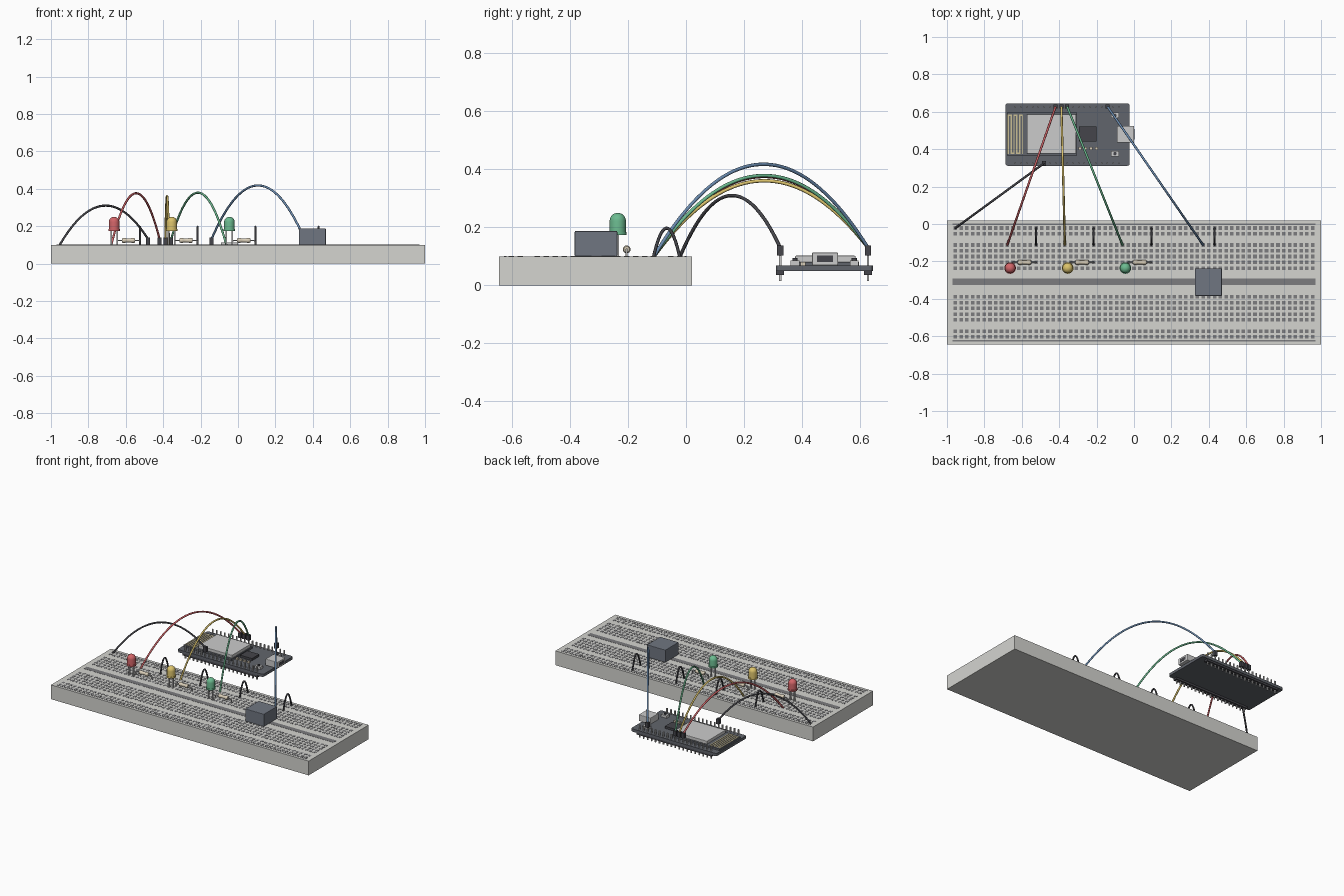
import bpy, bmesh, math
from mathutils import Vector, Matrix

if "Cube" in bpy.data.objects:
    bpy.data.objects.remove(bpy.data.objects["Cube"])

P = 0.0308                      # hole pitch
BY = -0.3125                    # breadboard centre line
COL0 = -31 * P                  # first column
BX, BC = -0.3555, 0.478         # controller board centre


def col(n):
    return COL0 + n * P


ROW_A, ROW_D, ROW_E, RAIL = BY + 6.5 * P, BY + 3.5 * P, BY + 2.5 * P, BY + 0.291


def mat(name, rgb):
    m = bpy.data.materials.new(name)
    m.diffuse_color = (*rgb, 1)
    m.use_nodes = True
    m.node_tree.nodes["Principled BSDF"].inputs["Base Color"].default_value = m.diffuse_color
    return m


PLASTIC = mat("white_plastic", (0.66, 0.66, 0.63))
DARK = mat("dark_grey", (0.2, 0.2, 0.21))
BLACK = mat("black", (0.06, 0.06, 0.07))
BOARD = mat("board_dark", (0.12, 0.13, 0.15))
METAL = mat("metal", (0.6, 0.61, 0.63))
BLOCK = mat("block_grey", (0.16, 0.18, 0.22))
GOLD = mat("gold", (0.6, 0.52, 0.3))
TAN = mat("tan", (0.7, 0.62, 0.48))
RED = mat("red", (0.65, 0.13, 0.14))
YELLOW = mat("yellow", (0.72, 0.55, 0.15))
GREEN = mat("green", (0.15, 0.5, 0.28))
BLUE = mat("blue", (0.15, 0.27, 0.45))


def finish(name, bm, m, smooth=False):
    me = bpy.data.meshes.new(name)
    bm.to_mesh(me)
    bm.free()
    ob = bpy.data.objects.new(name, me)
    bpy.context.collection.objects.link(ob)
    me.materials.append(m)
    if smooth:
        bpy.ops.object.select_all(action='DESELECT')
        ob.select_set(True)
        bpy.context.view_layer.objects.active = ob
        bpy.ops.object.shade_smooth_by_angle(angle=math.radians(35))
    return ob


def boxes(name, items, m, bevel=0):
    """Each item is x0, x1, y0, y1, z0, z1."""
    bm = bmesh.new()
    for x0, x1, y0, y1, z0, z1 in items:
        mx = Matrix.Translation(((x0 + x1) / 2, (y0 + y1) / 2, (z0 + z1) / 2)) @ \
            Matrix.Diagonal((x1 - x0, y1 - y0, z1 - z0, 1))
        bmesh.ops.create_cube(bm, size=1, matrix=mx)
    if bevel:
        bmesh.ops.bevel(bm, geom=bm.edges[:], offset=bevel, segments=2,
                        affect='EDGES', profile=0.5)
    return finish(name, bm, m)


def lathe(name, profile, loc, m, axis='Z', steps=24):
    bm = bmesh.new()
    vs = [bm.verts.new((r, 0, z)) for r, z in profile]
    es = [bm.edges.new(p) for p in zip(vs, vs[1:])]
    bmesh.ops.spin(bm, geom=vs + es, cent=(0, 0, 0), axis=(0, 0, 1),
                   angle=math.tau, steps=steps, use_duplicate=False)
    bmesh.ops.remove_doubles(bm, verts=bm.verts[:], dist=1e-5)
    bmesh.ops.recalc_face_normals(bm, faces=bm.faces[:])
    if axis == 'X':
        bmesh.ops.rotate(bm, verts=bm.verts[:], matrix=Matrix.Rotation(math.pi / 2, 3, 'Y'))
    bmesh.ops.translate(bm, verts=bm.verts[:], vec=loc)
    return finish(name, bm, m, True)


def tube(name, pts, r, m):
    cu = bpy.data.curves.new(name, 'CURVE')
    cu.dimensions = '3D'
    cu.bevel_depth, cu.bevel_resolution, cu.use_fill_caps = r, 2, True
    sp = cu.splines.new('POLY')
    sp.points.add(len(pts) - 1)
    for p, q in zip(sp.points, pts):
        p.co = (*q, 1)
    cu.materials.append(m)
    ob = bpy.data.objects.new(name, cu)
    bpy.context.collection.objects.link(ob)


def arch(name, a, b, rise, m, r=0.006, n=28):
    a, b = Vector(a), Vector(b)
    pts = []
    for i in range(n + 1):
        t = i / n
        pts.append(a.lerp(b, t) + Vector((0, 0, 4 * t * (1 - t) * rise)))
    tube(name, pts, r, m)


# Breadboard with holes, centre channel and rail lines
boxes("breadboard", [(-1, 1, BY - 0.3325, BY + 0.3325, 0, 0.1)], PLASTIC)
offs = [k * P for k in (2.5, 3.5, 4.5, 5.5, 6.5)] + [0.260, 0.291]
h = 0.0095
boxes("breadboard_holes",
      [(col(n) - h, col(n) + h, BY + s * o - h, BY + s * o + h, 0.095, 0.101)
       for n in range(63) for o in offs for s in (-1, 1)], DARK)
boxes("centre_channel", [(-0.97, 0.97, BY - 0.014, BY + 0.021, 0.095, 0.101)], DARK)
boxes("rail_lines", [(-0.97, 0.97, BY + s * 0.311 - 0.004, BY + s * 0.311 + 0.004, 0.095, 0.101)
                     for s in (-1, 1)], DARK)

# Block component straddling the channel
boxes("block_component", [(0.326, 0.47, -0.384, -0.237, 0.1, 0.187)], BLOCK, 0.003)

# Lights, each with legs and a resistor beside it
R = 0.028
dome = [(R * math.cos(a), 0.222 + R * math.sin(a)) for a in
        [i * math.pi / 16 for i in range(9)]]
dome[-1] = (0, 0.25)
for name, n, m in (("red", 9, RED), ("yellow", 19, YELLOW), ("green", 29, GREEN)):
    cx = col(n + 0.5)
    lathe(name + "_light", [(0, 0.174), (0.031, 0.174), (0.031, 0.184), (R, 0.184)] + dome,
          (cx, ROW_E, 0), m)
    boxes(name + "_light_legs", [(col(k) - 0.004, col(k) + 0.004, ROW_E - 0.004, ROW_E + 0.004,
                                  0.095, 0.176) for k in (n, n + 1)], METAL)
    x0, x1, z = col(n + 1), col(n + 5), 0.124
    tube(name + "_resistor_lead", [(x0, ROW_D, 0.095), (x0, ROW_D, z - 0.006), (x0 + 0.006, ROW_D, z),
                                   (x1 - 0.006, ROW_D, z), (x1, ROW_D, z - 0.006),
                                   (x1, ROW_D, 0.095)], 0.0035, METAL)
    lathe(name + "_resistor_body",
          [(0, -0.035), (0.010, -0.035), (0.0135, -0.030), (0.0135, -0.018), (0.011, -0.013),
           (0.011, 0.013), (0.0135, 0.018), (0.0135, 0.030), (0.010, 0.035), (0, 0.035)],
          ((x0 + x1) / 2, ROW_D, z), TAN, 'X', 16)

# Short ground jumpers
for i, n in enumerate((14, 24, 34, 45)):
    arch("short_jumper_%d" % (i + 1), (col(n), ROW_A, 0.097), (col(n), RAIL, 0.097), 0.1, BLACK, 0.0055)

# Controller board
bm = bmesh.new()
bmesh.ops.create_cube(bm, size=1, matrix=Matrix.Translation((BX, BC, 0.059)) @
                      Matrix.Diagonal((0.664, 0.334, 0.019, 1)))
up = [e for e in bm.edges if abs(e.verts[0].co.z - e.verts[1].co.z) > 0.01]
bmesh.ops.bevel(bm, geom=up, offset=0.012, segments=3, affect='EDGES', profile=0.5)
finish("controller_board", bm, BOARD)

# Header strips and pins along both long edges
pin_x = [BX - 0.002 + k * P for k in range(-9, 10)]
pin_y = (BC - 0.153, BC + 0.150)
boxes("header_strips", [(pin_x[0] - 0.015, pin_x[-1] + 0.015, y - 0.014, y + 0.014, 0.036, 0.05)
                        for y in pin_y], BLACK)
w = 0.0038
boxes("header_pins", [(x - w, x + w, y - w, y + w, 0.014, 0.103) for x in pin_x for y in pin_y], METAL)

# Radio module, shield and antenna trace
boxes("radio_module", [(-0.68, -0.305, 0.365, 0.597, 0.068, 0.08)], BOARD)
boxes("radio_shield", [(-0.572, -0.31, 0.377, 0.585, 0.08, 0.102)], METAL, 0.003)
ant = [(-0.675 + i * 0.015, -0.668 + i * 0.015, 0.375, 0.585, 0.079, 0.082) for i in range(6)]
ant += [(-0.675 + i * 0.015, -0.653 + i * 0.015, y, y + 0.007, 0.079, 0.082)
        for i, y in enumerate((0.578, 0.375, 0.578, 0.375, 0.578))]
boxes("antenna_trace", ant, GOLD)

# Chip, small parts, socket and push buttons
boxes("interface_chip", [(-0.293, -0.2, 0.44, 0.521, 0.068, 0.084)], BLACK)
boxes("small_parts", [(-0.298 + i * 0.03, -0.282 + i * 0.03, 0.396, 0.412, 0.068, 0.08)
                      for i in range(4)], TAN)
boxes("socket", [(-0.092, 0.001, 0.435, 0.525, 0.068, 0.113)], METAL, 0.004)
boxes("socket_opening", [(-0.01, 0.002, 0.452, 0.508, 0.08, 0.102)], BLACK)
for i, y in enumerate((0.376, 0.581)):
    boxes("push_button_%d" % (i + 1), [(-0.124, -0.08, y - 0.015, y + 0.015, 0.068, 0.086)], METAL)
    lathe("push_button_cap_%d" % (i + 1), [(0, 0.085), (0.009, 0.085), (0.009, 0.094), (0, 0.094)],
          (-0.102, y, 0), BLACK, steps=16)

# Long wires with plug housings on the controller pins
for name, n, y, k, side, rise, m in (
        ("red", 9, ROW_A, 7, 1, 0.262, RED), ("yellow", 19, ROW_A, 8, 1, 0.247, YELLOW),
        ("green", 29, ROW_A, 9, 1, 0.265, GREEN), ("blue", 43, ROW_A, 16, 1, 0.304, BLUE),
        ("black", 0, RAIL, 5, 0, 0.196, BLACK)):
    px, py = pin_x[k], pin_y[side]
    arch(name + "_wire", (col(n), y, 0.097), (px, py, 0.13), rise, m, n=40)
    boxes(name + "_wire_plug", [(px - 0.011, px + 0.011, py - 0.011, py + 0.011, 0.102, 0.138)], BLACK)
